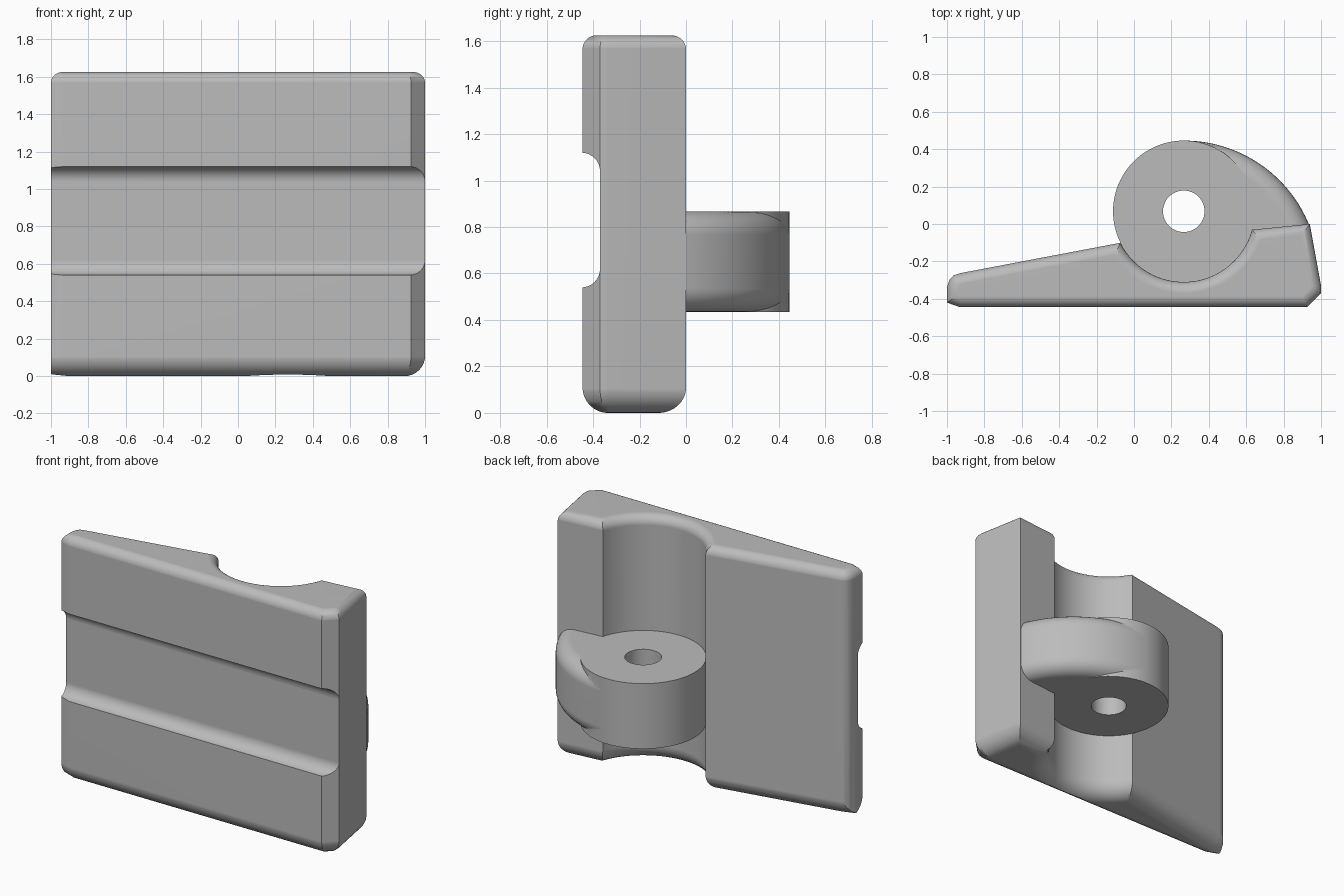
import bpy
import bmesh
from math import sin, cos, pi, radians, sqrt
from mathutils import Vector, Matrix

default = bpy.data.objects.get("Cube")
if default:
    bpy.data.objects.remove(default, do_unlink=True)

HEIGHT = 1.625
PIVOT = Vector((0.266, 0.068, 0))
KNUCKLE_R = 0.378
KNUCKLE_Z = (0.435, 0.867)
TOP_R, BOTTOM_R = 0.06, 0.11

grey = bpy.data.materials.new("plain_grey")
grey.use_nodes = True
colour = (0.5, 0.5, 0.5, 1)
grey.diffuse_color = colour
grey.node_tree.nodes["Principled BSDF"].inputs["Base Color"].default_value = colour


def make_object(name, bm):
    bmesh.ops.recalc_face_normals(bm, faces=bm.faces[:])
    mesh = bpy.data.meshes.new(name)
    bm.to_mesh(mesh)
    bm.free()
    mesh.materials.append(grey)
    obj = bpy.data.objects.new(name, mesh)
    bpy.context.collection.objects.link(obj)
    return obj


def revolve(name, profile, centre, start=0, sweep=360, steps=96):
    """Turn a closed (radius, z) outline that touches the axis into a solid."""
    bm = bmesh.new()
    turn = Matrix.Rotation(radians(start), 3, "Z")
    verts = [bm.verts.new(centre + turn @ Vector((r, 0, z))) for r, z in profile]
    if sweep == 360:
        edges = [bm.edges.new(pair) for pair in zip(verts, verts[1:])]
        geom = verts + edges
    else:
        face = bm.faces.new(verts)
        geom = [face]
        bmesh.ops.duplicate(bm, geom=[face])
        geom = [face] + verts + list(face.edges)
    bmesh.ops.spin(bm, geom=geom, cent=centre, axis=(0, 0, 1),
                   angle=radians(sweep), steps=steps)
    bmesh.ops.remove_doubles(bm, verts=bm.verts[:], dist=0.0001)
    # Drop faces that doubled up on the starting cap
    seen = set()
    for face in bm.faces[:]:
        key = frozenset(face.verts)
        if key in seen:
            bm.faces.remove(face)
        seen.add(key)
    return make_object(name, bm)


def prism_x(name, outline, x0, x1):
    """Extrude a (y, z) outline along x."""
    bm = bmesh.new()
    face = bm.faces.new([bm.verts.new((x0, y, z)) for y, z in outline])
    new = bmesh.ops.extrude_face_region(bm, geom=[face])["geom"]
    bmesh.ops.translate(bm, vec=(x1 - x0, 0, 0),
                        verts=[v for v in new if isinstance(v, bmesh.types.BMVert)])
    return make_object(name, bm)


def boolean(obj, other, operation):
    other.hide_render = True
    mod = obj.modifiers.new(operation.lower(), "BOOLEAN")
    mod.operation, mod.object, mod.solver = operation, other, "EXACT"
    bpy.context.view_layer.objects.active = obj
    bpy.ops.object.modifier_apply(modifier=mod.name)
    bpy.data.objects.remove(other, do_unlink=True)


def finish(obj):
    bpy.ops.object.select_all(action="DESELECT")
    obj.select_set(True)
    bpy.context.view_layer.objects.active = obj
    bpy.ops.object.shade_smooth_by_angle(angle=radians(30))
    mod = obj.modifiers.new("flat_shading", "WEIGHTED_NORMAL")
    mod.keep_sharp = True


def slice_off(bm, point, normal):
    cut = bmesh.ops.bisect_plane(bm, geom=bm.verts[:] + bm.edges[:] + bm.faces[:],
                                 dist=0.00001, plane_co=point, plane_no=normal,
                                 clear_outer=True)["geom_cut"]
    edges = [e for e in cut if isinstance(e, bmesh.types.BMEdge)]
    if edges:
        bmesh.ops.holes_fill(bm, edges=edges, sides=0)


# Wedge plate: a block sliced to its plan outline, with rounded rims
plan = [(-1, -0.42), (-0.93, -0.445), (0.925, -0.445), (1, -0.37), (1, -0.33),
        (0.94, 0), (-0.07, -0.1), (-0.93, -0.263), (-0.965, -0.275),
        (-0.987, -0.3), (-1, -0.34)]
bm = bmesh.new()
bmesh.ops.create_cube(bm, size=1, matrix=Matrix.Translation((0, 0, HEIGHT / 2))
                      @ Matrix.Diagonal((4, 4, HEIGHT, 1)))
for p, q in zip(plan, plan[1:] + plan[:1]):
    out = Vector((q[1] - p[1], p[0] - q[0], 0)).normalized()
    base = Vector((p[0], p[1], 0))
    slice_off(bm, base, out)
    for radius, z, up in ((TOP_R, HEIGHT - TOP_R, 1), (BOTTOM_R, BOTTOM_R, -1)):
        if up < 0 and out.x < -0.5:
            continue  # the thin end stays square at the bottom
        for i in range(8):
            a = (i + 0.5) / 8 * pi / 2
            normal = out * cos(a) + Vector((0, 0, up * sin(a)))
            hub = base - out * radius + Vector((0, 0, z))
            slice_off(bm, hub + normal * radius, normal)
plate = make_object("wedge_plate", bm)

# Round recess with flared ends
ease = [i / 8 for i in range(9)]
flare = lambda r, t: KNUCKLE_R + r - r * sqrt(1 - (1 - t) ** 2)
recess = [(0, -0.1), (KNUCKLE_R + BOTTOM_R, -0.1)]
recess += [(flare(BOTTOM_R, t * t), BOTTOM_R * t * t) for t in ease]
recess += [(flare(TOP_R, t * t), HEIGHT - TOP_R * t * t) for t in reversed(ease)]
recess += [(KNUCKLE_R + TOP_R, HEIGHT + 0.1), (0, HEIGHT + 0.1)]
boolean(plate, revolve("recess_cutter", recess, PIVOT), "DIFFERENCE")

# Front groove with filleted inner corners
g = 0.08
groove = [(-0.6, 0.54)]
for z, first in ((0.54 + g, -90), (1.12 - g, 0)):
    for i in range(9):
        a = radians(first + i * 90 / 8)
        groove.append((-0.37 - g + g * cos(a), z + g * sin(a)))
groove.append((-0.6, 1.12))
boolean(plate, prism_x("groove_cutter", groove, -1.2, 1.2), "DIFFERENCE")
finish(plate)

# Hinge knuckle
low, high = KNUCKLE_Z
knuckle = revolve("hinge_knuckle", [(0, low), (KNUCKLE_R, low), (KNUCKLE_R, high),
                                    (0, high)], PIVOT)

# Curved arm from the knuckle to the thick end of the plate
ARM_R, f = 0.724, 0.1
arm_outline = [(0, low)]
for z, first in ((low + f, -90), (high - f, 0)):
    for i in range(9):
        a = radians(first + i * 90 / 8)
        arm_outline.append((ARM_R - f + f * cos(a), z + f * sin(a)))
arm_outline.append((0, high))
bm = bmesh.new()
centre = Vector((PIVOT.x, PIVOT.y + KNUCKLE_R - ARM_R, 0))
rings, steps = [], 32
hub_verts = [bm.verts.new(centre + Vector((0, 0, z))) for z in (low, high)]
for s in range(steps + 1):
    a = radians(22.2 + (90 - 22.2) * s / steps)
    rings.append([bm.verts.new(centre + Vector((r * cos(a), r * sin(a), z)))
                  for r, z in arm_outline[1:-1]])
for a, b in zip(rings, rings[1:]):
    for i in range(len(a) - 1):
        bm.faces.new((a[i], b[i], b[i + 1], a[i + 1]))
for ring in (rings[0], rings[-1]):
    bm.faces.new([hub_verts[0]] + ring + [hub_verts[1]])
for hub, k in ((hub_verts[0], 0), (hub_verts[1], -1)):
    bm.faces.new([hub] + [ring[k] for ring in rings])
boolean(knuckle, make_object("arm", bm), "UNION")

# Pin hole
hole = [(0, low - 0.1), (0.111, low - 0.1), (0.111, high + 0.1), (0, high + 0.1)]
boolean(knuckle, revolve("hole_cutter", hole, PIVOT, steps=48), "DIFFERENCE")
finish(knuckle)
